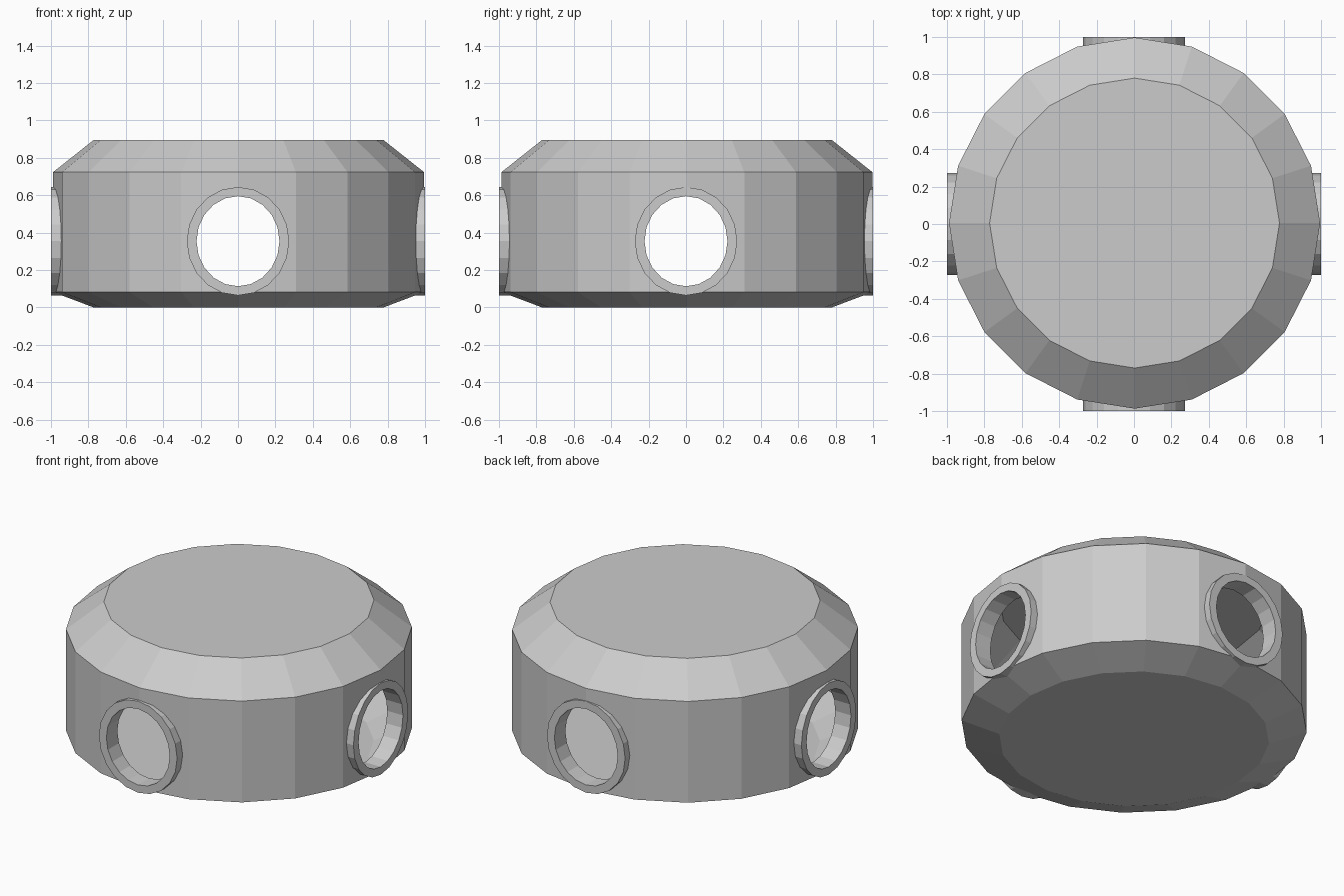
import bpy, bmesh
from math import sin, cos, pi, radians
from mathutils import Matrix, Vector

SIDES = 20
HUB = Vector((0.003, 0.005, 0))
HOLE_Z = 0.354

cube = bpy.data.objects.get("Cube")
if cube:
    bpy.data.objects.remove(cube, do_unlink=True)

grey = bpy.data.materials.new("light_grey")
grey.use_nodes = True
tone = (0.6, 0.6, 0.6, 1)
grey.diffuse_color = tone
grey.node_tree.nodes["Principled BSDF"].inputs["Base Color"].default_value = tone


def loft(name, loops, closed=False):
    """Skin a list of point loops; cap the ends unless the skin closes on itself."""
    bm = bmesh.new()
    rings = [[bm.verts.new(p) for p in loop] for loop in loops]
    pairs = list(zip(rings, rings[1:]))
    if closed:
        pairs.append((rings[-1], rings[0]))
    else:
        bm.faces.new(rings[0])
        bm.faces.new(rings[-1])
    for a, b in pairs:
        for i in range(SIDES):
            j = (i + 1) % SIDES
            bm.faces.new((a[i], a[j], b[j], b[i]))
    bmesh.ops.recalc_face_normals(bm, faces=bm.faces)
    mesh = bpy.data.meshes.new(name)
    bm.to_mesh(mesh)
    bm.free()
    mesh.materials.append(grey)
    obj = bpy.data.objects.new(name, mesh)
    bpy.context.collection.objects.link(obj)
    return obj


def circle(r, z):
    return [HUB + Vector((r * cos(2 * pi * i / SIDES), r * sin(2 * pi * i / SIDES), z))
            for i in range(SIDES)]


def oval(rx, rz, y):
    return [Vector((rx * cos(2 * pi * i / SIDES), y, HOLE_Z + rz * sin(2 * pi * i / SIDES)))
            for i in range(SIDES)]


# Hollow drum with bevelled top and bottom
body = loft("drum_body", [circle(0.775, 0), circle(0.992, 0.082),
                          circle(0.992, 0.723), circle(0.775, 0.895)])
shell = body.modifiers.new("shell", 'SOLIDIFY')
shell.thickness = 0.008
shell.offset = -1

# Four oval ports, each with a raised collar
for k, side in enumerate(("front", "left", "back", "right")):
    turn = Matrix.Rotation(radians(90 * k), 4, 'Z')
    collar = loft(side + "_port_collar",
                  [oval(0.274, 0.29, -1), oval(0.274, 0.29, -0.89),
                   oval(0.222, 0.241, -0.89), oval(0.222, 0.241, -1)], closed=True)
    collar.data.transform(turn)

    cutter = loft(side + "_port_cutter", [oval(0.25, 0.265, -1.1), oval(0.25, 0.265, -0.8)])
    cutter.data.transform(turn)
    cutter.hide_render = True
    cutter.hide_viewport = True
    cut = body.modifiers.new(side + "_port", 'BOOLEAN')
    cut.object = cutter
    cut.operation = 'DIFFERENCE'
    cut.solver = 'EXACT'
